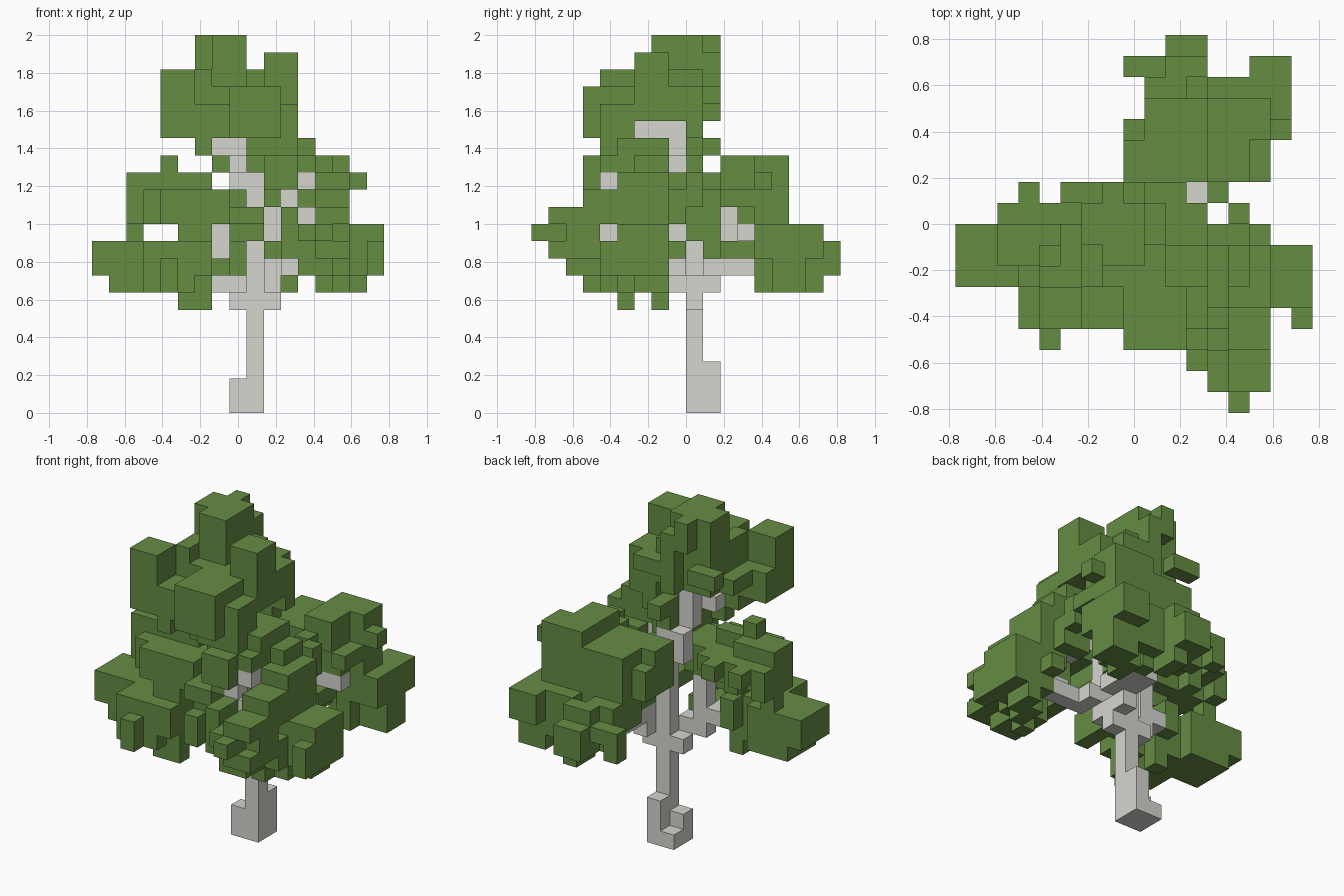
import bpy
import bmesh
from math import radians
from mathutils import Vector

default_cube = bpy.data.objects.get("Cube")
if default_cube:
    bpy.data.objects.remove(default_cube, do_unlink=True)

UNIT = 2 / 22                      # edge of one block
CENTRE = Vector((8.5, 9, 0))       # grid point placed on the origin


def make_material(name, colour):
    material = bpy.data.materials.new(name)
    material.use_nodes = True
    material.diffuse_color = (*colour, 1)
    shader = material.node_tree.nodes["Principled BSDF"]
    shader.inputs["Base Color"].default_value = (*colour, 1)
    shader.inputs["Roughness"].default_value = 1
    return material


def fill(boxes):
    """Blocks covered by boxes given as inclusive x, y and z ranges."""
    return {(x, y, z)
            for x0, x1, y0, y1, z0, z1 in boxes
            for x in range(x0, x1 + 1)
            for y in range(y0, y1 + 1)
            for z in range(z0, z1 + 1)}


def block_faces(cell):
    """Outward quads of a block, each with the neighbour it touches."""
    for axis in range(3):
        for side in (0, 1):
            step = [0, 0, 0]
            step[axis] = 1 if side else -1
            neighbour = tuple(c + s for c, s in zip(cell, step))
            b, c = (axis + 1) % 3, (axis + 2) % 3
            corners = []
            for p, q in ((0, 0), (1, 0), (1, 1), (0, 1)):
                corner = list(cell)
                corner[axis] += side
                corner[b] += p
                corner[c] += q
                corners.append(tuple(corner))
            yield neighbour, corners if side else corners[::-1]


def build(name, cells, occupied, material):
    """Make one mesh from the exposed sides of its blocks."""
    bm = bmesh.new()
    points = {}
    for cell in sorted(cells):
        for neighbour, corners in block_faces(cell):
            if neighbour in occupied:
                continue
            for corner in corners:
                if corner not in points:
                    points[corner] = bm.verts.new((Vector(corner) - CENTRE) * UNIT)
            bm.faces.new([points[corner] for corner in corners])
    bmesh.ops.dissolve_limit(bm, angle_limit=radians(1),
                             verts=bm.verts[:], edges=bm.edges[:])
    mesh = bpy.data.meshes.new(name)
    bm.to_mesh(mesh)
    bm.free()
    mesh.materials.append(material)
    obj = bpy.data.objects.new(name, mesh)
    bpy.context.collection.objects.link(obj)


bark = make_material("pale_grey_bark", (0.67, 0.67, 0.63))
leaf = make_material("leaf_green", (0.13, 0.262, 0.055))

# Trunk with its stepped foot
trunk = [
    (9, 9, 9, 9, 0, 13), (8, 8, 9, 9, 0, 1), (9, 9, 10, 10, 0, 2),
    (8, 8, 10, 10, 0, 0), (8, 8, 9, 9, 12, 13), (8, 8, 8, 8, 14, 16),
    (9, 9, 8, 8, 14, 14),
]

# Branches reaching out to each clump
branches = [
    (8, 10, 9, 9, 6, 6), (10, 10, 8, 10, 7, 7),
    (7, 7, 8, 8, 7, 10), (8, 8, 8, 8, 7, 7), (6, 6, 7, 8, 8, 8),
    (10, 11, 10, 12, 8, 8), (11, 11, 11, 11, 9, 11), (11, 13, 12, 12, 10, 10),
    (12, 12, 13, 13, 9, 9),
    (10, 11, 8, 8, 8, 8), (11, 13, 7, 7, 8, 8), (12, 13, 6, 6, 9, 9),
    (10, 10, 8, 8, 9, 11), (11, 11, 6, 7, 12, 12),
    (11, 11, 4, 5, 12, 12), (12, 12, 4, 4, 13, 13), (12, 12, 4, 5, 10, 11),
    (7, 8, 7, 7, 15, 15), (8, 8, 6, 7, 16, 16),
]

# Low clump on the -x side
side_low = [
    (0, 1, 6, 8, 8, 9), (1, 3, 6, 8, 7, 9), (4, 4, 6, 7, 7, 9),
    (2, 2, 8, 8, 10, 11), (3, 5, 4, 5, 7, 9), (6, 6, 5, 6, 7, 9),
    (5, 6, 5, 5, 6, 7), (5, 5, 7, 7, 6, 7), (4, 4, 3, 3, 7, 8),
    (5, 5, 6, 8, 8, 9), (5, 6, 5, 7, 10, 10), (6, 6, 4, 4, 8, 9),
]

# Upper clump on the -x side
side_high = [
    (2, 4, 7, 8, 11, 13), (2, 2, 9, 9, 11, 12), (3, 3, 9, 9, 12, 12),
    (3, 6, 6, 6, 11, 12), (3, 3, 10, 10, 12, 12), (5, 6, 9, 9, 12, 12),
    (5, 5, 10, 10, 12, 12), (4, 4, 7, 7, 14, 14), (4, 6, 5, 5, 11, 12),
    (5, 6, 7, 8, 11, 12), (5, 6, 7, 7, 13, 13), (4, 4, 9, 9, 11, 12),
]

# Sprigs between the main clumps
middle = [
    (7, 7, 5, 8, 11, 12), (8, 8, 6, 8, 12, 12), (8, 9, 5, 6, 10, 11),
    (8, 8, 4, 6, 8, 9), (7, 8, 6, 7, 8, 8), (8, 9, 4, 4, 11, 11),
    (10, 10, 4, 6, 12, 13), (9, 12, 5, 7, 14, 14), (7, 7, 6, 6, 14, 14),
    (10, 10, 8, 8, 13, 13), (10, 10, 6, 7, 9, 9), (10, 10, 9, 10, 10, 12),
    (10, 10, 10, 12, 9, 9), (12, 12, 10, 10, 13, 13), (9, 9, 9, 9, 14, 14),
]

# Front clump on the +x side
front = [
    (13, 13, 0, 0, 10, 10), (13, 13, 1, 3, 9, 10), (12, 12, 1, 2, 10, 10),
    (14, 14, 1, 2, 9, 9), (13, 14, 1, 2, 11, 11), (12, 13, 2, 4, 8, 9),
    (14, 14, 2, 3, 10, 10), (11, 11, 2, 5, 9, 11), (14, 14, 4, 7, 8, 9),
    (14, 14, 5, 6, 7, 7), (13, 14, 3, 5, 11, 12), (14, 16, 5, 7, 8, 10),
    (13, 13, 4, 4, 7, 7), (14, 14, 8, 8, 9, 9), (14, 14, 3, 3, 9, 9),
    (15, 15, 6, 7, 7, 8), (16, 16, 4, 5, 8, 9), (11, 12, 5, 7, 12, 13),
    (13, 14, 5, 7, 10, 13), (12, 13, 8, 8, 11, 12), (13, 13, 9, 9, 12, 13),
    (13, 13, 6, 7, 14, 14), (10, 11, 3, 4, 13, 14), (12, 12, 4, 4, 14, 14),
]

# Back clump
back = [
    (12, 13, 12, 14, 11, 14), (14, 14, 13, 14, 12, 14), (14, 14, 11, 12, 12, 12),
    (12, 13, 11, 11, 13, 14), (9, 11, 12, 14, 11, 13), (8, 11, 11, 12, 12, 13),
    (8, 10, 11, 12, 11, 11), (12, 12, 11, 12, 9, 9),
    (8, 8, 13, 13, 11, 12), (8, 8, 16, 16, 8, 9), (9, 11, 13, 14, 9, 11),
    (9, 10, 15, 15, 8, 10), (10, 11, 16, 16, 8, 10), (9, 9, 16, 16, 9, 9),
    (10, 11, 17, 17, 8, 9), (11, 11, 15, 16, 7, 9), (12, 14, 13, 14, 9, 11),
    (12, 13, 15, 15, 8, 10), (14, 15, 14, 16, 9, 10), (14, 15, 14, 15, 7, 8),
    (13, 13, 13, 14, 7, 8), (15, 15, 13, 13, 9, 10), (15, 15, 13, 13, 13, 13),
    (11, 11, 13, 13, 8, 8),
]

# Crown
crown = [
    (7, 8, 7, 9, 19, 21), (6, 6, 8, 9, 20, 21), (6, 8, 8, 9, 17, 19),
    (8, 8, 10, 10, 17, 20), (7, 7, 10, 10, 20, 21), (5, 6, 10, 10, 18, 18),
    (10, 11, 6, 7, 19, 20), (4, 5, 4, 5, 16, 19), (4, 5, 6, 6, 16, 17),
    (6, 6, 4, 6, 15, 17), (9, 11, 4, 5, 15, 17), (9, 12, 5, 7, 15, 15),
    (8, 10, 3, 5, 16, 18), (7, 7, 4, 6, 16, 17), (7, 10, 6, 8, 17, 18),
    (11, 11, 6, 8, 17, 18), (10, 11, 9, 9, 17, 18), (9, 10, 10, 10, 18, 18),
    (9, 9, 8, 9, 17, 19), (10, 10, 9, 9, 15, 16), (11, 11, 9, 9, 16, 16),
    (9, 9, 9, 10, 15, 15), (5, 5, 7, 8, 17, 17), (6, 6, 6, 7, 18, 19),
]

parts = [
    ("trunk", trunk, bark),
    ("branches", branches, bark),
    ("side_foliage_low", side_low, leaf),
    ("side_foliage_high", side_high, leaf),
    ("middle_foliage", middle, leaf),
    ("front_foliage", front, leaf),
    ("back_foliage", back, leaf),
    ("crown_foliage", crown, leaf),
]

# Earlier parts keep any block they share with later ones
occupied = set()
claimed = []
for name, boxes, material in parts:
    cells = fill(boxes) - occupied
    occupied |= cells
    claimed.append((name, cells, material))

for name, cells, material in claimed:
    build(name, cells, occupied, material)
